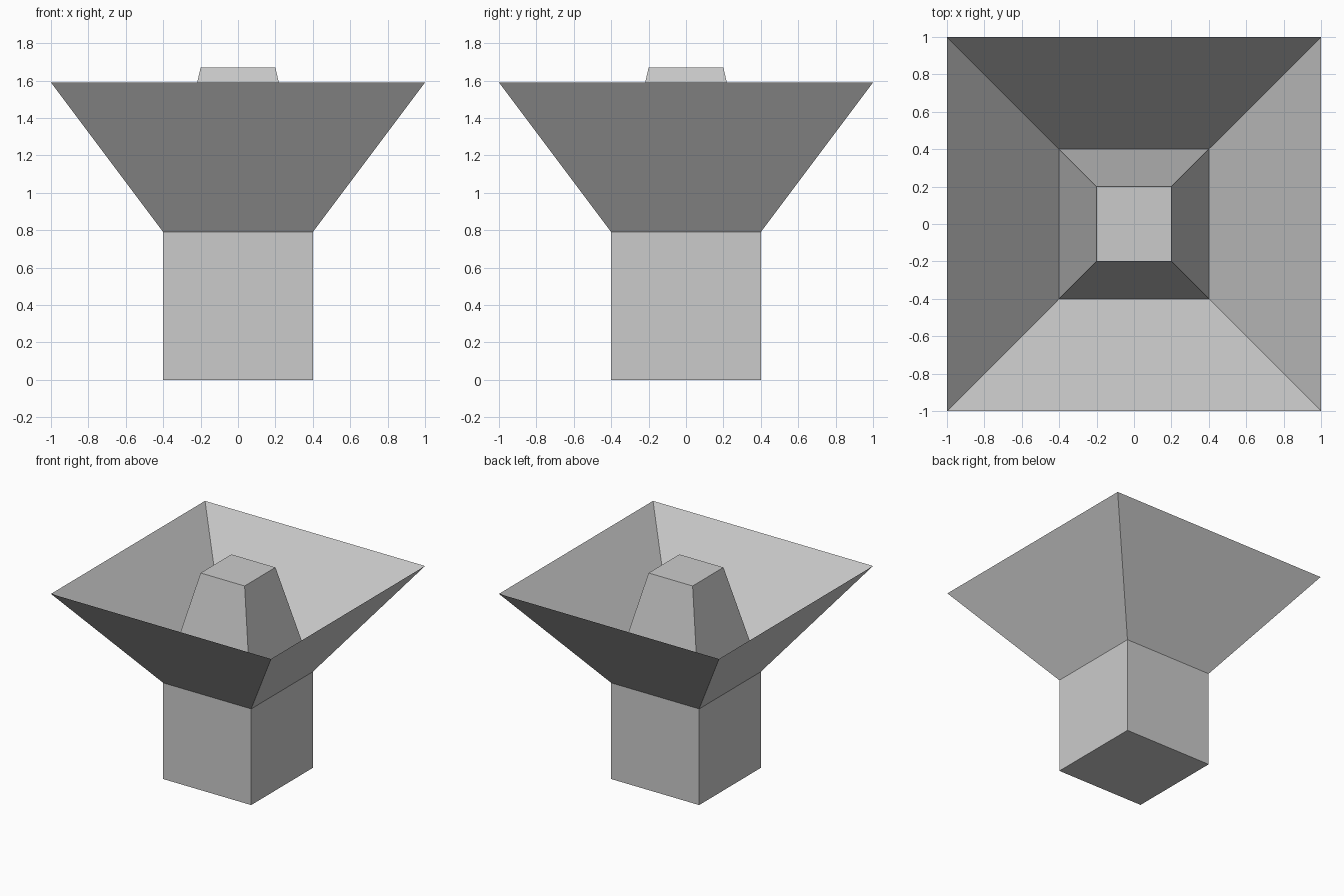
import bpy, bmesh

if "Cube" in bpy.data.objects:
    bpy.data.objects.remove(bpy.data.objects["Cube"])

Z_BASE, Z_NECK, Z_RIM, Z_TOP = 0.0, 0.79, 1.59, 1.67


def square_tube(name, lower, upper, cap_bottom=False, cap_top=False):
    """Four flat walls between two squares given as (half_width, z)."""
    bm = bmesh.new()
    rings = [[bm.verts.new((sx * h, sy * h, z))
              for sx, sy in ((-1, -1), (1, -1), (1, 1), (-1, 1))]
             for h, z in (lower, upper)]
    low, up = rings
    for i in range(4):
        j = (i + 1) % 4
        bm.faces.new((low[i], low[j], up[j], up[i]))
    if cap_bottom:
        bm.faces.new(low[::-1])
    if cap_top:
        bm.faces.new(up)
    mesh = bpy.data.meshes.new(name)
    bm.to_mesh(mesh)
    bm.free()
    obj = bpy.data.objects.new(name, mesh)
    bpy.context.collection.objects.link(obj)
    return obj


# Square pedestal, closed underneath
square_tube("pedestal", (0.4, Z_BASE), (0.4, Z_NECK), cap_bottom=True)
# Thin flared bowl, open at the top
square_tube("flared_bowl", (0.4, Z_NECK), (1.0, Z_RIM))
# Tapered core rising from the neck to just above the rim
square_tube("tapered_core", (0.4, Z_NECK), (0.2, Z_TOP), cap_top=True)
